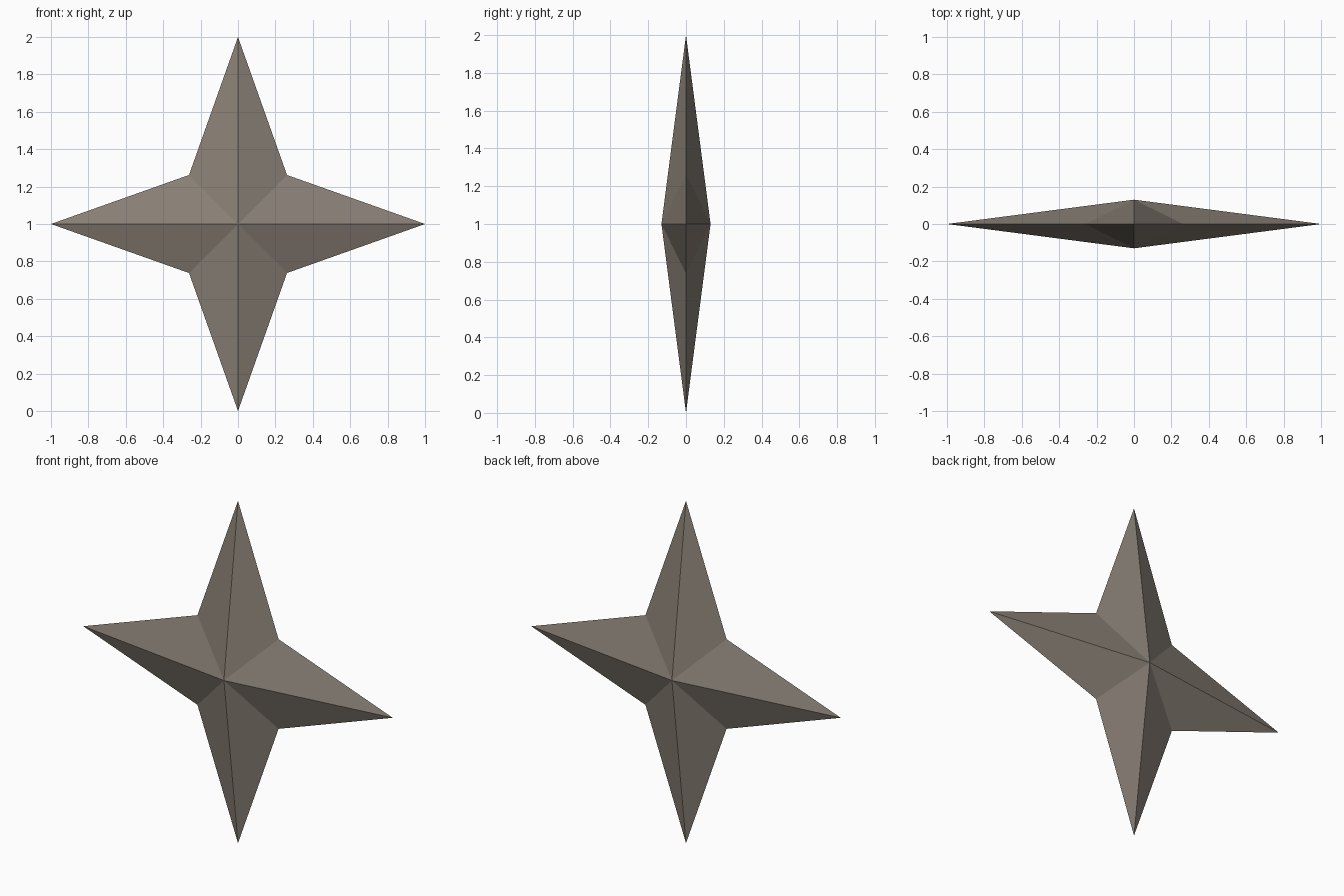
import bpy, bmesh
from math import sin, cos, pi, sqrt

cube = bpy.data.objects.get("Cube")
if cube:
    bpy.data.objects.remove(cube, do_unlink=True)

POINTS = 4
TIP = 1.0                   # radius of the points
NOTCH = 0.262 * sqrt(2)     # radius of the notches between them
DEPTH = 0.13                # half thickness at the centre

# Warm grey metal
color = (0.25, 0.215, 0.18, 1)
metal = bpy.data.materials.new("warm_grey")
metal.use_nodes = True
metal.diffuse_color = color
bsdf = metal.node_tree.nodes["Principled BSDF"]
bsdf.inputs["Base Color"].default_value = color
bsdf.inputs["Roughness"].default_value = 0.7

# Star outline with a raised centre on the front and the back
bm = bmesh.new()
rim = []
for i in range(POINTS * 2):
    radius = NOTCH if i % 2 else TIP
    angle = i * pi / POINTS
    rim.append(bm.verts.new((radius * cos(angle), 0, TIP + radius * sin(angle))))
front = bm.verts.new((0, -DEPTH, TIP))
back = bm.verts.new((0, DEPTH, TIP))
for a, b in zip(rim, rim[1:] + rim[:1]):
    bm.faces.new((a, b, front))
    bm.faces.new((b, a, back))
bmesh.ops.recalc_face_normals(bm, faces=bm.faces)

mesh = bpy.data.meshes.new("throwing_star")
bm.to_mesh(mesh)
bm.free()
mesh.materials.append(metal)
star = bpy.data.objects.new("throwing_star", mesh)
bpy.context.collection.objects.link(star)
